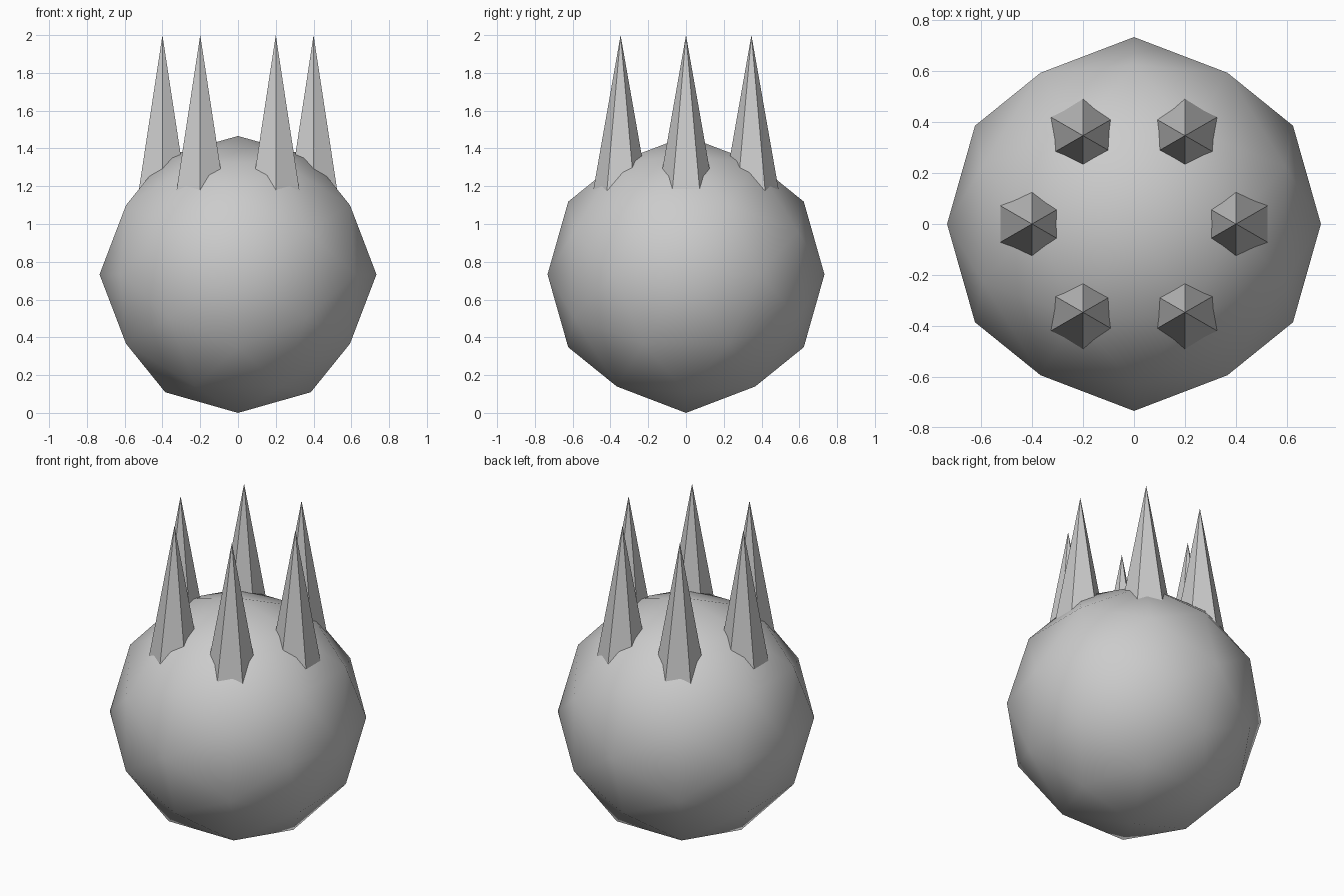
import bpy, bmesh, math
from mathutils import Vector

cube = bpy.data.objects.get("Cube")
if cube:
    bpy.data.objects.remove(cube, do_unlink=True)

grey = bpy.data.materials.new("light_grey")
grey.use_nodes = True
colour = (0.6, 0.6, 0.6, 1)
grey.diffuse_color = colour
grey.node_tree.nodes["Principled BSDF"].inputs["Base Color"].default_value = colour

RADIUS = 0.733
TIP_Z = 2.0


def finish(obj):
    obj.data.materials.append(grey)
    bpy.ops.object.select_all(action="DESELECT")
    obj.select_set(True)
    bpy.context.view_layer.objects.active = obj
    bpy.ops.object.shade_smooth_by_angle(angle=math.radians(30))


# Ball: icosahedron corners plus edge midpoints, pushed onto a sphere
phi = (1 + math.sqrt(5)) / 2
corners = []
for s in (-1, 1):
    for t in (-1, 1):
        a, b = s * phi, t
        corners += [Vector((a, b, 0)), Vector((0, a, b)), Vector((b, 0, a))]
points = list(corners)
for i, p in enumerate(corners):
    points += [p + q for q in corners[:i] if (p - q).length < 2.1]

bm = bmesh.new()
for p in points:
    bm.verts.new(p.normalized() * RADIUS)
bmesh.ops.convex_hull(bm, input=bm.verts)
bmesh.ops.recalc_face_normals(bm, faces=bm.faces)
mesh = bpy.data.meshes.new("ball")
bm.to_mesh(mesh)
bm.free()
ball = bpy.data.objects.new("ball", mesh)
ball.location.z = RADIUS
bpy.context.collection.objects.link(ball)
finish(ball)

# Ring of six-sided spikes sunk into the ball
DEPTH = 1.1
for i in range(6):
    angle = i * math.tau / 6
    bpy.ops.mesh.primitive_cone_add(
        vertices=6, radius1=DEPTH * 0.176, radius2=0, depth=DEPTH,
        location=(0.4 * math.cos(angle), 0.4 * math.sin(angle), TIP_Z - DEPTH / 2))
    spike = bpy.context.object
    spike.name = f"spike_{i + 1}"
    finish(spike)
